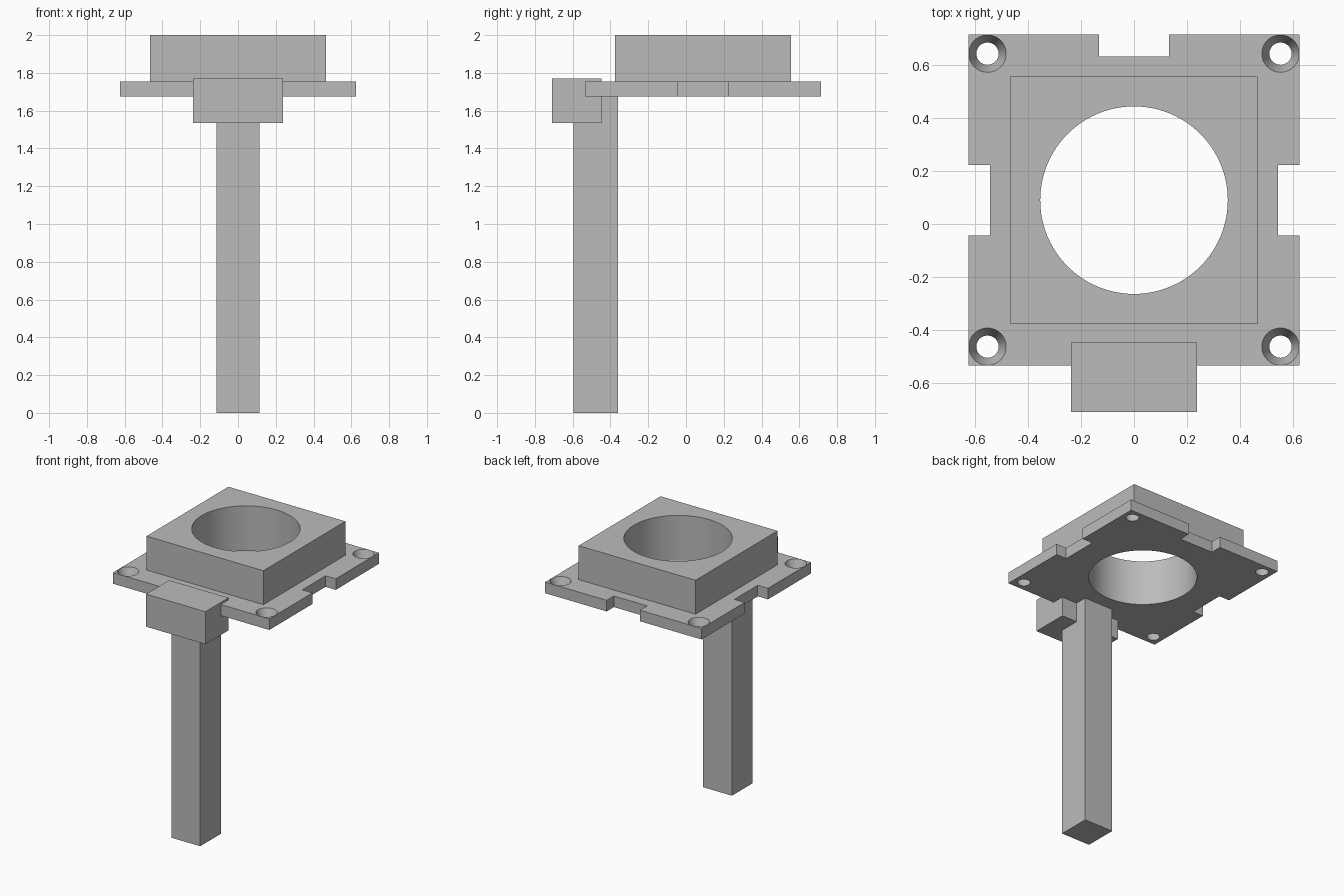
import bpy

cube = bpy.data.objects.get("Cube")
if cube:
    bpy.data.objects.remove(cube, do_unlink=True)

# One flat grey for the whole mount
GREY = (0.5, 0.5, 0.5, 1)
grey = bpy.data.materials.new("plain grey")
grey.use_nodes = True
grey.diffuse_color = GREY
grey.node_tree.nodes["Principled BSDF"].inputs["Base Color"].default_value = GREY


def box(name, low, high):
    size = [b - a for a, b in zip(low, high)]
    centre = [(a + b) / 2 for a, b in zip(low, high)]
    bpy.ops.mesh.primitive_cube_add(size=1, location=centre)
    obj = bpy.context.object
    obj.name = name
    obj.scale = size
    bpy.ops.object.transform_apply(location=False, rotation=False, scale=True)
    obj.data.materials.append(grey)
    return obj


def tapered_cutter(x, y, low, high, r_low, r_high, sides):
    bpy.ops.mesh.primitive_cone_add(vertices=sides, radius1=r_low, radius2=r_high,
                                    depth=high - low, location=(x, y, (low + high) / 2))
    obj = bpy.context.object
    obj.data.materials.append(grey)
    return obj


def cut(obj, cutters):
    bpy.context.view_layer.objects.active = obj
    for cutter in cutters:
        cutter.hide_render = True
        mod = obj.modifiers.new("cut", 'BOOLEAN')
        mod.operation = 'DIFFERENCE'
        mod.solver = 'EXACT'
        mod.object = cutter
        bpy.ops.object.modifier_apply(modifier=mod.name)
        bpy.data.objects.remove(cutter, do_unlink=True)
    # Smooth the round walls, keep the edges crisp
    bpy.ops.object.select_all(action='DESELECT')
    obj.select_set(True)
    bpy.ops.object.shade_smooth_by_angle(angle=0.5)


BOTTOM, DECK, TOP = 1.675, 1.755, 2.0
MID = 0.09  # centre of the plate along y

# Flat plate with edge notches, lens opening and countersunk corner holes
plate = box("mounting_plate", (-0.625, MID - 0.625, BOTTOM), (0.625, MID + 0.625, DECK))
cutters = [
    box("back_notch", (-0.133, MID + 0.543, 1.6), (0.133, 0.9, 1.8)),
    tapered_cutter(0, MID, 1.6, 1.8, 0.354, 0.354, 96),
]
for side in (-1, 1):
    inner, outer = sorted((side * 0.543, side * 0.8))
    cutters.append(box("side_notch", (inner, MID - 0.133, 1.6), (outer, MID + 0.133, 1.8)))
    for end in (-1, 1):
        # The taper runs slightly past both faces of the plate
        cutters.append(tapered_cutter(side * 0.553, MID + end * 0.553, BOTTOM - 0.01,
                                      DECK + 0.001, 0.0385, 0.0708, 48))
cut(plate, cutters)

# Raised square collar around the opening
collar = box("square_collar", (-0.467, MID - 0.467, DECK), (0.467, MID + 0.467, TOP))
cut(collar, [tapered_cutter(0, MID, 1.6, 2.1, 0.354, 0.354, 96)])

# Clamp block at the front edge and the long square post below it
box("clamp_block", (-0.237, -0.71, 1.535), (0.237, -0.447, 1.77))
box("support_post", (-0.115, -0.595, 0), (0.115, -0.36, BOTTOM))
